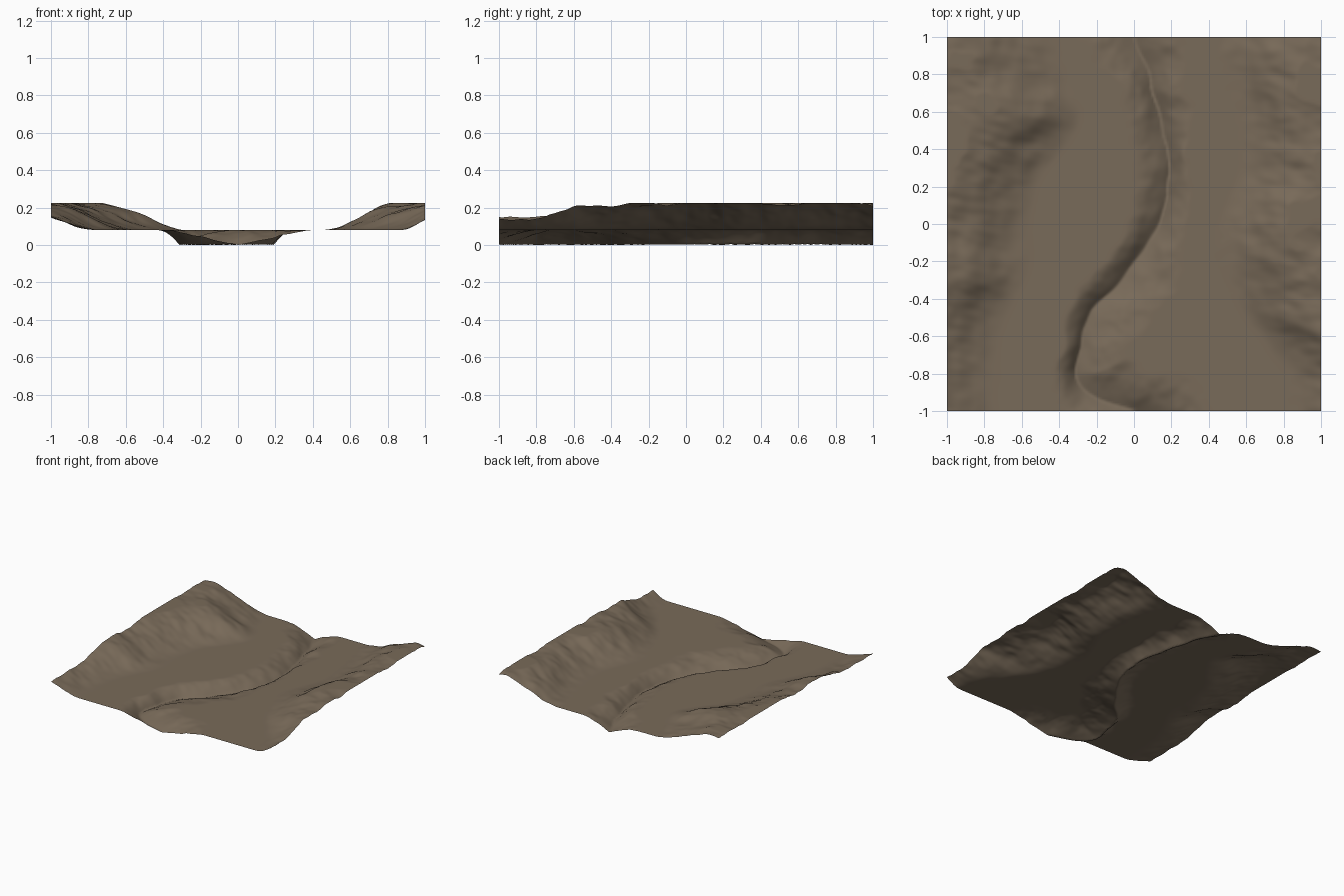
import bpy, bmesh, math
from mathutils import Vector, noise, kdtree

if "Cube" in bpy.data.objects:
    bpy.data.objects.remove(bpy.data.objects["Cube"])

N = 180            # grid cells per side
FLOOR, TOP = 0.08, 0.225


def curve(points, t):
    """Smooth interpolation through (t, value) pairs."""
    if t <= points[0][0]:
        return points[0][1]
    for i in range(len(points) - 1):
        (a, va), (b, vb) = points[i], points[i + 1]
        if t <= b:
            lo, hi = points[max(i - 1, 0)], points[min(i + 2, len(points) - 1)]
            ma = (vb - lo[1]) / (b - lo[0]) * (b - a)
            mb = (hi[1] - va) / (hi[0] - a) * (b - a)
            s = (t - a) / (b - a)
            return ((2*s**3 - 3*s*s + 1) * va + (s**3 - 2*s*s + s) * ma
                    + (3*s*s - 2*s**3) * vb + (s**3 - s*s) * mb)
    return points[-1][1]


def smooth(t):
    t = max(0.0, min(1.0, t))
    return t * t * (3 - 2 * t)


def fbm(x, y, scale, octaves=3, seed=0.0):
    return noise.fractal(Vector((x * scale, y * scale, seed)), 1.1, 2.0, octaves)


# winding stream bed, north to south
BED = [(-0.06, 1.2), (0.0, 1.0), (0.08, 0.8), (0.14, 0.55), (0.185, 0.35),
       (0.18, 0.2), (0.13, 0.0), (0.01, -0.2), (-0.11, -0.35), (-0.24, -0.48),
       (-0.285, -0.65), (-0.31, -0.82), (-0.2, -0.93), (0.0, -1.0), (0.2, -1.08)]
xs = [(i, p[0]) for i, p in enumerate(BED)]
ys = [(i, p[1]) for i, p in enumerate(BED)]
STEPS = 30
path = [Vector((curve(xs, i / STEPS), curve(ys, i / STEPS), 0))
        for i in range((len(BED) - 1) * STEPS + 1)]
for p in path:      # small natural wobble
    p.x += 0.012 * noise.noise(Vector((0.5, p.y * 9, 0)))
tree = kdtree.KDTree(len(path))
for i, p in enumerate(path):
    tree.insert(p, i)
tree.balance()

# bank widths on each side, and the feet of the two hillsides, along y
WEST = [(-1, .16), (-.65, .09), (-.3, .13), (.3, .17), (.7, .18), (1, .26)]
EAST = [(-1, .21), (-.65, .28), (-.3, .25), (0, .15), (.3, .11), (.7, .17), (1, .24)]
LEFT_FOOT = [(-1, -.7), (-.6, -.7), (-.4, -.64), (-.2, -.53), (0, -.55), (.2, -.52),
             (.4, -.37), (.6, -.28), (.8, -.36), (1, -.4)]
RIGHT_FOOT = [(-1, .85), (-.7, .74), (-.5, .6), (-.3, .5), (-.1, .42), (.1, .46),
              (.3, .56), (.6, .52), (.9, .46), (1, .48)]


def hill(d, x, y, width, seed):
    """Eroded hillside rising over the given width from its foot."""
    d += 0.06 * fbm(x, y, 3.2, 3, seed) * smooth(d / 0.3 + 0.5)
    t = smooth(d / width)
    rough = 0.024 * fbm(x * 0.8 + y * 0.4, y * 1.2, 3.8, 3, seed + 5)
    return max(0.0, (TOP - FLOOR) * t + rough * smooth(d / 0.3))


def height(x, y):
    z = FLOOR
    z += hill(curve(LEFT_FOOT, y) - x, x, y, 0.55, 1.3)
    z += hill(x - curve(RIGHT_FOOT, y), x, y, 0.45, 7.7)
    z = min(z, TOP)
    # stream channel: sharp bottom, rounded lips
    p, i, d = tree.find((x, y, 0))
    tan = path[min(i + 1, len(path) - 1)] - path[max(i - 1, 0)]
    east = tan.x * (y - p.y) - tan.y * (x - p.x) > 0
    w = curve(EAST if east else WEST, y) * (1 + 0.35 * fbm(x, y, 5, 3, 3.1))
    t = min(1.0, d / max(w, 0.05))
    return z - FLOOR * (1 - math.sin(t * math.pi / 2))


# terrain sheet
bm = bmesh.new()
bmesh.ops.create_grid(bm, x_segments=N, y_segments=N, size=1.0)
for v in bm.verts:
    v.co.z = max(0.0, height(v.co.x, v.co.y))
low = min(v.co.z for v in bm.verts)
for v in bm.verts:
    v.co.z -= low
for f in bm.faces:
    f.smooth = True
mesh = bpy.data.meshes.new("valley_terrain")
bm.to_mesh(mesh)
bm.free()
terrain = bpy.data.objects.new("valley_terrain", mesh)
bpy.context.collection.objects.link(terrain)

# brown earth
earth = bpy.data.materials.new("earth")
earth.diffuse_color = (0.19, 0.145, 0.1, 1)
earth.use_nodes = True
earth.node_tree.nodes["Principled BSDF"].inputs["Base Color"].default_value = earth.diffuse_color
mesh.materials.append(earth)
